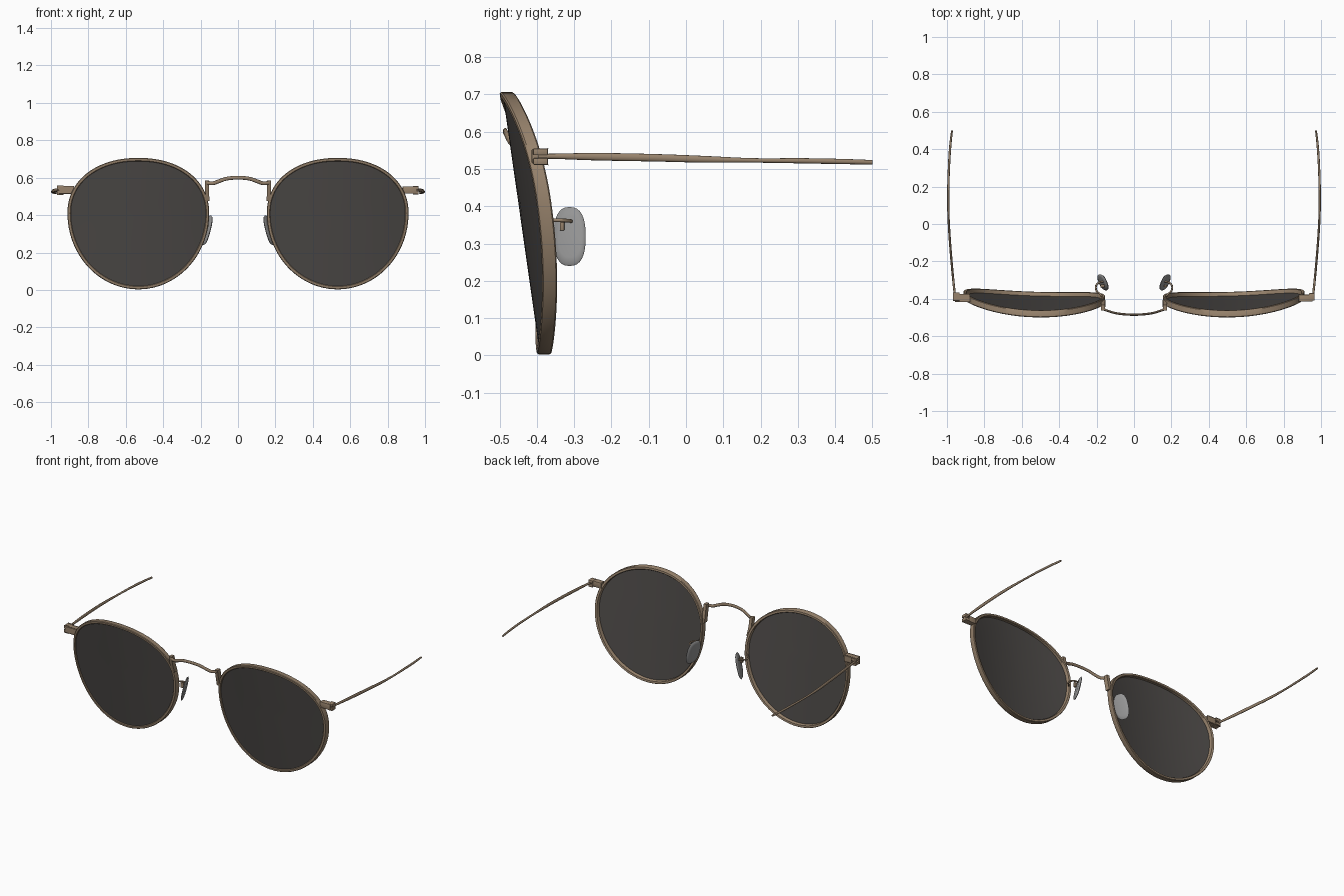
import bpy, bmesh, math
from mathutils import Vector

if "Cube" in bpy.data.objects:
    bpy.data.objects.remove(bpy.data.objects["Cube"])


def material(name, rgb):
    m = bpy.data.materials.new(name)
    m.diffuse_color = (*rgb, 1)
    m.use_nodes = True
    m.node_tree.nodes["Principled BSDF"].inputs["Base Color"].default_value = m.diffuse_color
    return m


GOLD = material("antique_gold", (0.31, 0.225, 0.15))
DARK = material("dark_lens", (0.072, 0.066, 0.062))
PAD = material("grey_pad", (0.30, 0.30, 0.30))


def finish(bm, name, mat, angle=35):
    bmesh.ops.recalc_face_normals(bm, faces=bm.faces)
    me = bpy.data.meshes.new(name)
    bm.to_mesh(me)
    bm.free()
    me.materials.append(mat)
    me.shade_smooth()
    me.set_sharp_from_angle(angle=math.radians(angle))
    ob = bpy.data.objects.new(name, me)
    bpy.context.collection.objects.link(ob)
    return ob


def skin(rings, name, mat, closed=False, angle=35):
    """Join equal rings of points into a tube, capped unless closed."""
    bm = bmesh.new()
    vs = [[bm.verts.new(p) for p in r] for r in rings]
    n = len(vs[0])
    for i in range(len(vs) if closed else len(vs) - 1):
        a, b = vs[i], vs[(i + 1) % len(vs)]
        for j in range(n):
            bm.faces.new((a[j], a[(j + 1) % n], b[(j + 1) % n], b[j]))
    if not closed:
        bm.faces.new(vs[0])
        bm.faces.new(vs[-1])
    return finish(bm, name, mat, angle)


def smooth_path(pts, steps=6):
    """Catmull-Rom through the points (any dimension)."""
    p = [pts[0]] + list(pts) + [pts[-1]]
    out = []
    for i in range(1, len(p) - 2):
        for k in range(steps):
            t = k / steps
            out.append([0.5 * (2 * b + (c - a) * t + (2 * a - 5 * b + 4 * c - d) * t * t
                               + (3 * b - a - 3 * c + d) * t ** 3)
                        for a, b, c, d in zip(p[i - 1], p[i], p[i + 1], p[i + 2])])
    return out + [list(pts[-1])]


def rod(pts, name, mat, s=1, sides=10):
    """Elliptical rod; each point is x, y, z, half width, half height."""
    pts = smooth_path(pts)
    rings = []
    for i, p in enumerate(pts):
        t = Vector(pts[min(i + 1, len(pts) - 1)][:3]) - Vector(pts[max(i - 1, 0)][:3])
        side = t.cross(Vector((0, 0, 1))).normalized()
        up = side.cross(t).normalized()
        ring = []
        for k in range(sides):
            a = 2 * math.pi * k / sides
            v = Vector(p[:3]) + side * p[3] * math.cos(a) + up * p[4] * math.sin(a)
            ring.append((v.x * s, v.y, v.z))
        rings.append(ring)
    return skin(rings, name, mat, angle=50)


def box(lo, hi, name, mat, s=1, bevel=0.003):
    bm = bmesh.new()
    bmesh.ops.create_cube(bm, size=1)
    for v in bm.verts:
        v.co = [(l + h) / 2 + c * (h - l) for l, h, c in zip(lo, hi, v.co)]
        v.co.x *= s
    bmesh.ops.bevel(bm, geom=bm.edges[:], offset=bevel, segments=2, affect='EDGES', profile=0.5)
    return finish(bm, name, mat)


# Lens outline: rounder below, flatter above; tilted and wrapped front surface
CX, CZ = 0.533, 0.41


def outline(a, d):
    c, q = math.cos(a), math.sin(a)
    e = 2 / 2.15 if q > 0 else 1.0
    x = math.copysign(abs(c) ** e, c) * (0.379 - d)
    z = math.copysign(abs(q) ** e, q) * ((0.296 if q > 0 else 0.407) - d)
    return CX + x, CZ + z


def front_y(x, z):
    return -0.5 + 0.143 * (0.705 - z) + 0.332 * (x - 0.485) ** 2


def on_front(a, d, depth, s):
    x, z = outline(a, d)
    return (x * s, front_y(x, z) + depth, z)


N = 96
ANG = [2 * math.pi * i / N for i in range(N)]
SECTION = [(0.003, 0), (0, 0.004), (0, 0.033), (0.003, 0.037),
           (0.015, 0.037), (0.018, 0.033), (0.018, 0.004), (0.015, 0)]

for s, tag in ((1, "right"), (-1, "left")):
    # rim
    skin([[on_front(a, d, y, s) for d, y in SECTION] for a in ANG], "rim_" + tag, GOLD, closed=True)

    # lens: front and back sheets joined at the edge, centre filled
    bm = bmesh.new()
    rows = [(f, 0.008) for f in (0.06, 0.2, 0.4, 0.6, 0.8, 1.0)]
    rows += [(f, 0.017) for f in (1.0, 0.8, 0.6, 0.4, 0.2, 0.06)]
    vs = []
    for f, depth in rows:
        row = []
        for a in ANG:
            x, z = outline(a, 0.012)
            x, z = CX + (x - CX) * f, CZ + (z - CZ) * f
            row.append(bm.verts.new((x * s, front_y(x, z) + depth, z)))
        vs.append(row)
    for r, q in zip(vs, vs[1:]):
        for j in range(N):
            bm.faces.new((r[j], r[(j + 1) % N], q[(j + 1) % N], q[j]))
    bm.faces.new(vs[0])
    bm.faces.new(vs[-1])
    finish(bm, "lens_" + tag, DARK)

    # bridge post soldered to the rim
    post = [((0.156, -0.463), 0.585), ((0.156, -0.452), 0.53), ((0.152, -0.436), 0.475)]
    skin([[((x + dx) * s, y + dy, z) for dx, dy in ((0, 0), (0.02, 0), (0.02, 0.03), (0, 0.03))]
          for (x, y), z in post], "bridge_post_" + tag, GOLD)

    # nose pad arm and its mounting box
    rod([(0.163, -0.40, 0.365, 0.006, 0.006), (0.178, -0.378, 0.364, 0.005, 0.005),
         (0.200, -0.358, 0.363, 0.005, 0.005), (0.203, -0.330, 0.362, 0.005, 0.005),
         (0.185, -0.312, 0.361, 0.005, 0.005), (0.160, -0.308, 0.360, 0.005, 0.005)],
        "pad_arm_" + tag, GOLD, s, 8)
    box((0.160, -0.338, 0.335), (0.176, -0.326, 0.366), "pad_mount_" + tag, GOLD, s, 0.002)

    # nose pad: rounded plate tilted to the nose
    rings = []
    for off, f in ((-0.008, 0.7), (-0.005, 0.93), (0, 1.0), (0.005, 0.93), (0.008, 0.7)):
        ring = []
        for k in range(32):
            a = 2 * math.pi * k / 32
            c, q = math.cos(a), math.sin(a)
            dy = 0.043 * f * math.copysign(abs(c) ** 0.8, c)
            dz = 0.079 * f * math.copysign(abs(q) ** 0.8, q)
            ring.append(((0.166 + off - 0.25 * dz + 0.38 * dy) * s, -0.312 + dy, 0.319 + dz))
        rings.append(ring)
    skin(rings, "nose_pad_" + tag, PAD, angle=60)

    # end piece and hinge knuckles
    box((0.880, -0.414, 0.515), (0.955, -0.378, 0.553), "end_piece_" + tag, GOLD, s)
    box((0.935, -0.410, 0.511), (0.966, -0.370, 0.529), "hinge_lower_" + tag, GOLD, s)
    box((0.935, -0.410, 0.537), (0.966, -0.370, 0.555), "hinge_upper_" + tag, GOLD, s)

    # temple arm, gently bowed, thicker in the front half
    rod([(0.956, -0.395, 0.534, 0.006, 0.007), (0.961, -0.35, 0.534, 0.006, 0.007),
         (0.972, -0.24, 0.533, 0.006, 0.010), (0.985, -0.08, 0.530, 0.006, 0.010),
         (0.992, 0.05, 0.526, 0.006, 0.009), (0.993, 0.18, 0.523, 0.006, 0.006),
         (0.989, 0.31, 0.522, 0.006, 0.007), (0.982, 0.42, 0.520, 0.006, 0.007),
         (0.973, 0.50, 0.518, 0.005, 0.006)], "temple_" + tag, GOLD, s, 12)

# arched bridge
half = [(0.166, -0.455, 0.573), (0.135, -0.466, 0.570), (0.105, -0.475, 0.580),
        (0.06, -0.482, 0.595)]
path = [(-x, y, z) for x, y, z in half] + [(0, -0.485, 0.600)] + half[::-1]
rod([(*p, 0.006, 0.010) for p in path], "bridge", GOLD, 1, 12)
